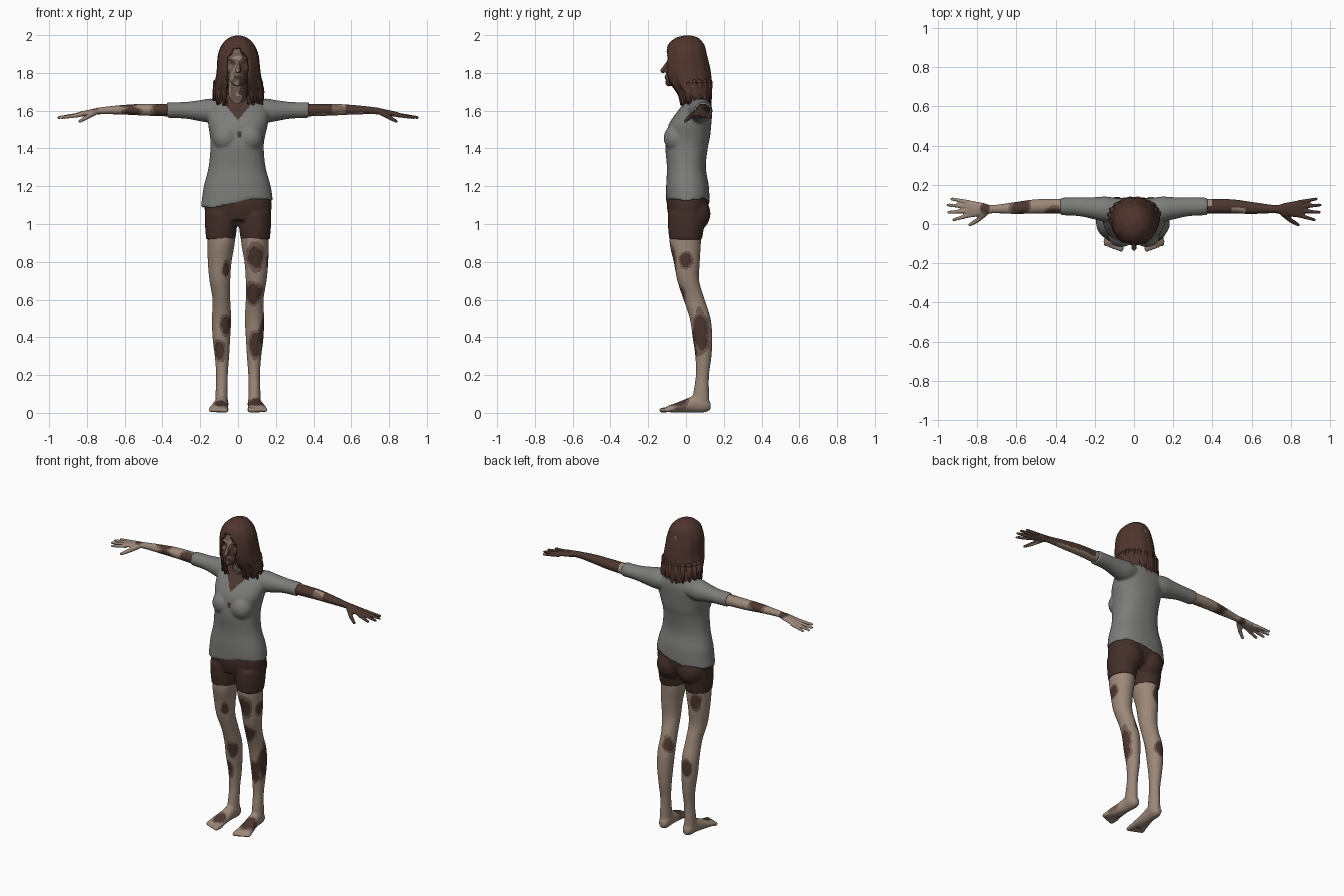
import bpy, bmesh, math, random
from mathutils import Vector, Matrix, noise

random.seed(4)
cube = bpy.data.objects.get("Cube")
if cube:
    bpy.data.objects.remove(cube, do_unlink=True)


def material(name, *rgb):
    m = bpy.data.materials.new(name)
    m.use_nodes = True
    m.diffuse_color = (*rgb, 1)
    m.node_tree.nodes["Principled BSDF"].inputs["Base Color"].default_value = (*rgb, 1)
    return m


tan = material("tan skin", .33, .245, .19)
mid = material("bruised skin", .17, .11, .085)
dark = material("dark wound", .072, .038, .029)
cloth = material("grey cloth", .2, .205, .195)
hair_brown = material("hair brown", .078, .036, .027)
short_brown = material("shorts brown", .055, .028, .022)
SKIN = [tan, mid, dark]
TAN, MID, DARK = 0, 1, 2


def spline(rows, steps=5):
    """Smooth rows of numbers with a Catmull-Rom curve."""
    out = []
    for i in range(len(rows) - 1):
        a, b, c, d = (rows[max(0, min(len(rows) - 1, i + k))] for k in (-1, 0, 1, 2))
        for s in range(steps):
            t = s / steps
            out.append([q + t / 2 * (r - p + t * (2*p - 5*q + 4*r - s4 + t * (3*(q - r) + s4 - p)))
                        for p, q, r, s4 in zip(a, b, c, d)])
    return out + [list(rows[-1])]


def loft(bm, axis, rows, sides=32, power=2.0, caps=True, tweak=None):
    """Rows hold position along the axis, two centre values and two radii."""
    rings = []
    for t, a, b, ra, rb in spline(rows):
        ring = []
        for k in range(sides):
            ang = math.tau * k / sides
            c, s = math.cos(ang), math.sin(ang)
            u = a + ra * math.copysign(abs(c) ** (2 / power), c)
            v = b + rb * math.copysign(abs(s) ** (2 / power), s)
            co = Vector({"x": (t, u, v), "y": (u, t, v), "z": (u, v, t)}[axis])
            ring.append(bm.verts.new(tweak(co, k, ang) if tweak else co))
        rings.append(ring)
    for lo, hi in zip(rings, rings[1:]):
        for k in range(sides):
            n = (k + 1) % sides
            bm.faces.new((lo[k], lo[n], hi[n], hi[k]))
    if caps:
        bm.faces.new(rings[0])
    bm.faces.new(rings[-1])


def ball(bm, centre, radius, scale=(1, 1, 1)):
    bmesh.ops.create_uvsphere(bm, u_segments=20, v_segments=12, radius=radius,
                              matrix=Matrix.Translation(centre) @ Matrix.Diagonal((*scale, 1)))


def taper(bm, start, end, r0, r1):
    """A round-ended tapering rod."""
    p, q = Vector(start), Vector(end)
    turn = (q - p).to_track_quat("Z", "Y").to_matrix().to_4x4()
    bmesh.ops.create_cone(bm, cap_ends=True, segments=14, radius1=r0, radius2=r1,
                          depth=(q - p).length, matrix=Matrix.Translation((p + q) / 2) @ turn)
    ball(bm, p, r0)
    ball(bm, q, r1)


def mirror(bm):
    copy = bmesh.ops.duplicate(bm, geom=bm.verts[:] + bm.edges[:] + bm.faces[:])
    for v in copy["geom"]:
        if isinstance(v, bmesh.types.BMVert):
            v.co.x *= -1


def finish(name, bm, mats, voxel=0, smooth=3, rule=None, shell=0):
    bmesh.ops.recalc_face_normals(bm, faces=bm.faces)
    mesh = bpy.data.meshes.new(name)
    bm.to_mesh(mesh)
    bm.free()
    ob = bpy.data.objects.new(name, mesh)
    bpy.context.collection.objects.link(ob)
    if voxel:
        m = ob.modifiers.new("merge", "REMESH")
        m.mode, m.voxel_size = "VOXEL", voxel
        m = ob.modifiers.new("soften", "SMOOTH")
        m.factor, m.iterations = .5, smooth
    if shell:
        m = ob.modifiers.new("thickness", "SOLIDIFY")
        m.thickness, m.offset = shell, -1
    baked = bpy.data.meshes.new_from_object(ob.evaluated_get(bpy.context.evaluated_depsgraph_get()))
    ob.modifiers.clear()
    ob.data = baked
    baked.name = name
    baked.materials.clear()
    for m in mats:
        baked.materials.append(m)
    for p in baked.polygons:
        p.use_smooth = True
        p.material_index = rule(p.center, p.normal) if rule else 0


# Wound patches: centre, radius and vertical stretch
PATCHES = [(.09, -.06, .83, .04, 1.7), (.08, -.03, .63, .045, 1.2), (.135, .075, .42, .042, 2.3),
           (.09, .04, .36, .03, 2.2), (-.06, -.05, .76, .02, 2), (-.06, .03, .46, .03, 1.6),
           (-.1, .05, .33, .03, 1.6), (-.09, .13, .45, .03, 1.5), (-.09, -.06, .05, .035, 1),
           (.1, -.04, .06, .045, 1), (.15, .0, .81, .03, 1.3), (.06, .1, .55, .03, 1.5),
           (-.12, .07, .86, .03, 1.5), (-.41, .06, 1.6, .04, 1), (-.58, .1, 1.63, .045, 1),
           (-.56, .055, 1.595, .045, .5), (-.76, .08, 1.6, .025, 1), (0, -.11, 1.778, .021, .5),
           (-.03, -.09, 1.853, .017, .6), (.03, -.09, 1.853, .017, .6)]


def wounds(c):
    wobble = .3 * noise.noise(c * 22)
    near = 9
    for x, y, z, r, tall in PATCHES:
        d = math.hypot(c.x - x, c.y - y, (c.z - z) / tall) / r + wobble
        near = min(near, d)
    return DARK if near < 1 else MID if near < 1.3 else TAN


def limb_rule(c, n):
    if c.x > .35:
        if n.z < -.6 or (.5 < c.x < .57 and n.y < -.1):
            return MID if noise.noise(c * 15) > 0 else TAN
        return TAN if c.x < .4 and n.y > 0 else DARK
    return wounds(c)


def face_rule(c, n):
    spot = wounds(c)
    if spot != TAN or c.x > .012 + .02 * noise.noise(c * 30):
        return max(spot, DARK if spot == TAN else spot)
    return MID if c.z > 1.89 or noise.noise(c * 28) > -.05 else TAN


# Legs and feet
bm = bmesh.new()
loft(bm, "z", [(.04, .087, .08, .035, .045), (.1, .087, .08, .032, .042), (.2, .085, .087, .031, .035),
               (.3, .085, .092, .038, .043), (.4, .088, .087, .047, .052), (.5, .087, .075, .051, .055),
               (.6, .088, .043, .047, .056), (.7, .096, .012, .055, .058), (.8, .097, .004, .063, .069),
               (.9, .089, -.004, .072, .083), (1, .088, 0, .075, .085)])
loft(bm, "y", [(.13, .085, .035, .018, .02), (.1, .085, .045, .034, .042), (.05, .088, .048, .034, .046),
               (0, .093, .038, .04, .036), (-.06, .1, .026, .05, .024), (-.1, .1, .02, .048, .016)])
for i in range(5):
    x = .062 + .02 * i
    taper(bm, (x, -.085, .018), (x + .004, -.128 + .006 * i, .014), .014, .014 - .001 * i)
mirror(bm)
finish("legs", bm, SKIN, .007, 3, limb_rule)

# Arms and hands
bm = bmesh.new()
loft(bm, "x", [(.2, .085, 1.6, .038, .038), (.36, .09, 1.603, .038, .034), (.5, .09, 1.605, .036, .031),
               (.6, .082, 1.605, .031, .026), (.72, .076, 1.6, .021, .019), (.77, .076, 1.592, .032, .017),
               (.83, .076, 1.582, .043, .014), (.855, .078, 1.577, .04, .011)])
for root, tip in [((.84, .11), (.93, .128)), ((.85, .09), (.95, .097)),
                  ((.85, .067), (.946, .06)), ((.84, .045), (.92, .022))]:
    taper(bm, (*root, 1.577), (*tip, 1.564), .012, .008)
taper(bm, (.76, .055, 1.59), (.8, .018, 1.565), .016, .012)
taper(bm, (.8, .018, 1.565), (.838, -.004, 1.544), .012, .009)
mirror(bm)
finish("arms", bm, SKIN, .0055, 2, limb_rule)

# Shorts
bm = bmesh.new()
loft(bm, "z", [(.918, .091, -.002, .077, .086), (.98, .09, 0, .084, .095), (1.06, .09, .004, .086, .1)])
ball(bm, (.075, .045, 1.055), .085, (1, 1, 1.1))
mirror(bm)
loft(bm, "z", [(1.02, 0, .006, .165, .092), (1.1, 0, .008, .178, .11), (1.2, 0, .008, .16, .1)], power=2.3)
finish("shorts", bm, [short_brown], .008, 3)

# Shirt with a slanting torn hem
ragged = [random.uniform(-.016, .016) for _ in range(48)]


def hem(co, k, ang):
    low = max(0, (1.2 - co.z) / .09)
    co.z += low * (min(.02, .17 * co.x) + ragged[k])
    return co


bm = bmesh.new()
loft(bm, "x", [(.08, .07, 1.6, .06, .05), (.14, .075, 1.6, .065, .064), (.2, .08, 1.6, .057, .056),
               (.28, .088, 1.602, .048, .044), (.375, .09, 1.603, .045, .042)])
ball(bm, (.065, -.05, 1.455), .07, (1, .98, 1.05))
mirror(bm)
loft(bm, "z", [(1.115, -.006, .01, .19, .115), (1.2, -.004, .008, .177, .113), (1.3, -.005, .002, .151, .103),
               (1.4, -.005, .003, .141, .112), (1.46, -.003, .012, .145, .115), (1.53, 0, .022, .158, .112),
               (1.6, 0, .048, .16, .09), (1.65, 0, .062, .125, .066), (1.69, 0, .06, .06, .05)],
     48, 2.25, tweak=hem)


def shirt_rule(c, n):
    neckline = c.y < .07 and abs(c.x) < .075 * (c.z - 1.55) / .09 and c.z > 1.55
    tear = c.y < 0 and abs(c.x - .01) < .01 and 1.46 < c.z < 1.49
    return 1 if neckline or tear else 0


finish("shirt", bm, [cloth, dark], .0075, 4, shirt_rule)

# Head, neck and nose
bm = bmesh.new()
loft(bm, "z", [(1.6, 0, .05, .06, .05), (1.68, 0, .03, .05, .05), (1.8, 0, .015, .05, .055)])
loft(bm, "z", [(1.732, 0, -.07, .022, .024), (1.755, 0, -.05, .043, .055), (1.8, 0, -.018, .06, .086),
               (1.85, 0, 0, .069, .099), (1.9, 0, .008, .075, .102), (1.95, 0, .01, .06, .08),
               (1.975, 0, .01, .03, .04)])
taper(bm, (0, -.092, 1.86), (0, -.122, 1.812), .009, .014)
ball(bm, (0, -.098, 1.778), .02, (1.1, .8, .8))
ball(bm, (0, -.09, 1.748), .02)
for x in (-.034, .034):
    ball(bm, (x, -.08, 1.875), .02, (1.2, .8, .5))
    ball(bm, (x * 1.1, -.068, 1.82), .025)
finish("head", bm, SKIN, .005, 3, face_rule)

# Hair shell, parted over the face
ends = [random.uniform(-.03, .02) for _ in range(72)]


def strands(co, k, ang):
    wave = .022 * math.sin(11 * ang) + .012 * math.sin(23 * ang + 14 * co.z)
    low = max(0, (1.8 - co.z) / .14)
    co.x *= 1 + wave * (.4 + low)
    co.y += wave * .05 * math.sin(ang)
    co.z += ends[k] * min(1, low)
    return co


bm = bmesh.new()
loft(bm, "z", [(1.655, .004, .05, .125, .085), (1.7, .004, .042, .132, .095), (1.75, .003, .022, .124, .115),
               (1.8, .003, .01, .116, .123), (1.85, .002, .005, .112, .118), (1.9, .001, .002, .106, .108),
               (1.95, 0, .002, .085, .095), (1.985, 0, .006, .05, .06), (1.998, 0, .008, .012, .015)],
     72, caps=False, tweak=strands)
face_gap = [f for f in bm.faces if (c := f.calc_center_median()).y < 0 and c.z < 1.935
            and abs(c.x + .004) < min(.06, .01 + .8 * (1.935 - c.z))]
bmesh.ops.delete(bm, geom=face_gap, context="FACES")
finish("hair", bm, [hair_brown], shell=.012)

# Loose locks hanging over the shoulders
bm = bmesh.new()
for i in range(16):
    ang = math.radians(-55 + 290 * i / 15)
    c, s = math.cos(ang), math.sin(ang)
    taper(bm, (.115 * c, .035 + .09 * s, 1.75),
          (.132 * c, .045 + .085 * s, 1.645 + random.uniform(-.015, .02)), .017, .006)
finish("hair_locks", bm, [hair_brown])
